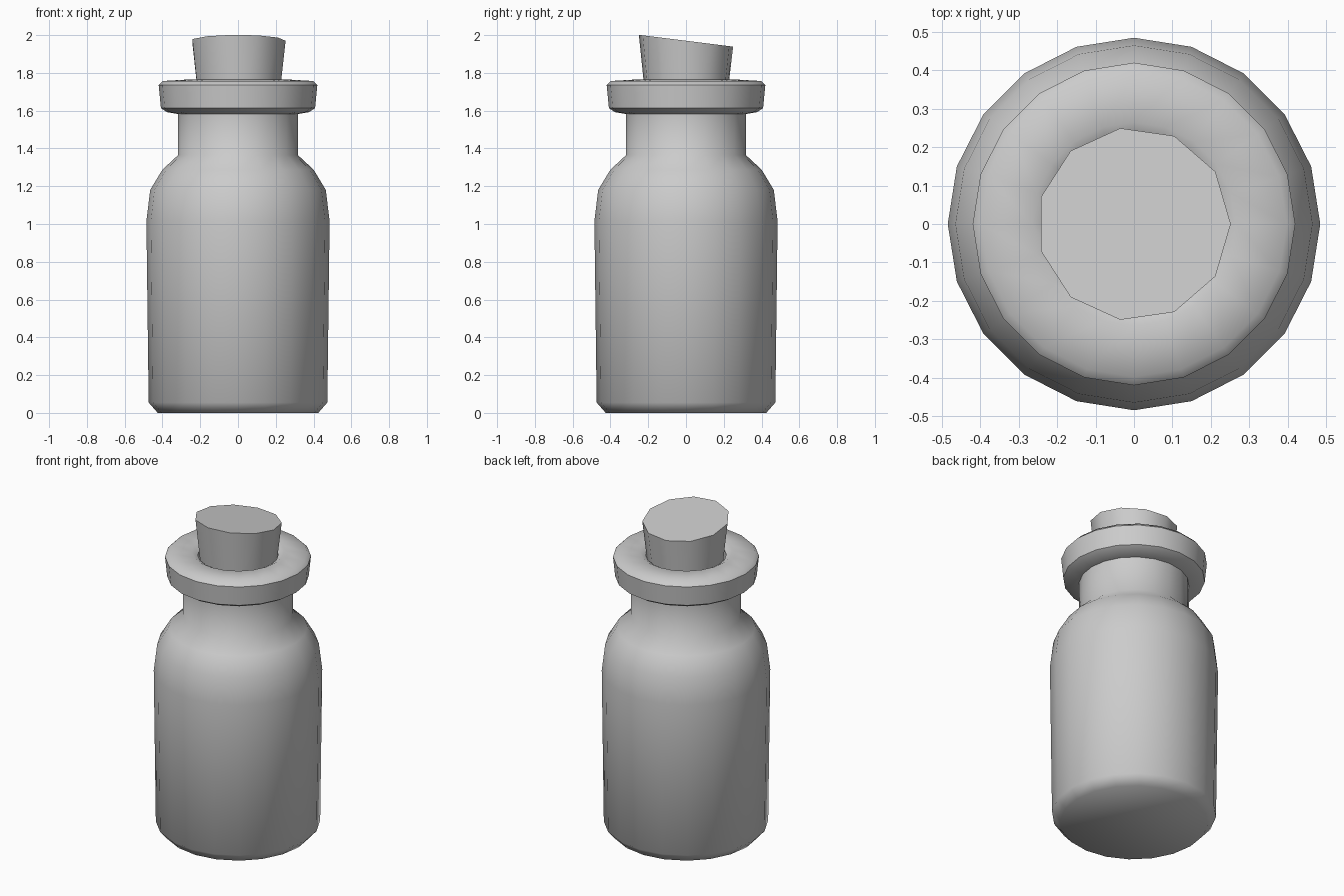
import bpy, bmesh
from math import cos, sin, pi, radians

if "Cube" in bpy.data.objects:
    bpy.data.objects.remove(bpy.data.objects["Cube"])


def lathe(name, profile, sides, smooth_angle, tilt=None):
    """Spin an (r, z) profile around z; the first and last rings are capped."""
    bm = bmesh.new()
    rings = [[bm.verts.new((r * cos(2 * pi * i / sides), r * sin(2 * pi * i / sides), z))
              for i in range(sides)] for r, z in profile]
    for a, b in zip(rings, rings[1:]):
        for i in range(sides):
            j = (i + 1) % sides
            bm.faces.new((a[i], a[j], b[j], b[i]))
    bm.faces.new(rings[0][::-1])
    bm.faces.new(rings[-1])
    if tilt:
        for v in rings[-1]:
            v.co.z += tilt * v.co.y
    bmesh.ops.recalc_face_normals(bm, faces=bm.faces)
    mesh = bpy.data.meshes.new(name)
    bm.to_mesh(mesh)
    bm.free()
    obj = bpy.data.objects.new(name, mesh)
    bpy.context.collection.objects.link(obj)
    bpy.ops.object.select_all(action='DESELECT')
    obj.select_set(True)
    bpy.context.view_layer.objects.active = obj
    bpy.ops.object.shade_smooth_by_angle(angle=radians(smooth_angle))
    return obj


# Bottle: base, body, shoulder, neck, rolled lip, then the inner wall
lathe("bottle", [
    (0.425, 0.0), (0.473, 0.055), (0.485, 1.015), (0.465, 1.18), (0.40, 1.288),
    (0.317, 1.365), (0.317, 1.582),
    (0.375, 1.592), (0.408, 1.613), (0.42, 1.735), (0.398, 1.757), (0.265, 1.765),
    (0.232, 1.745), (0.232, 1.38), (0.36, 1.26), (0.43, 1.0), (0.42, 0.08),
], 20, 50)

# Cork stopper: tapered, with a slanted top, higher at the front
lathe("cork", [(0.20, 1.50), (0.252, 1.97)], 11, 40, tilt=-0.125)
